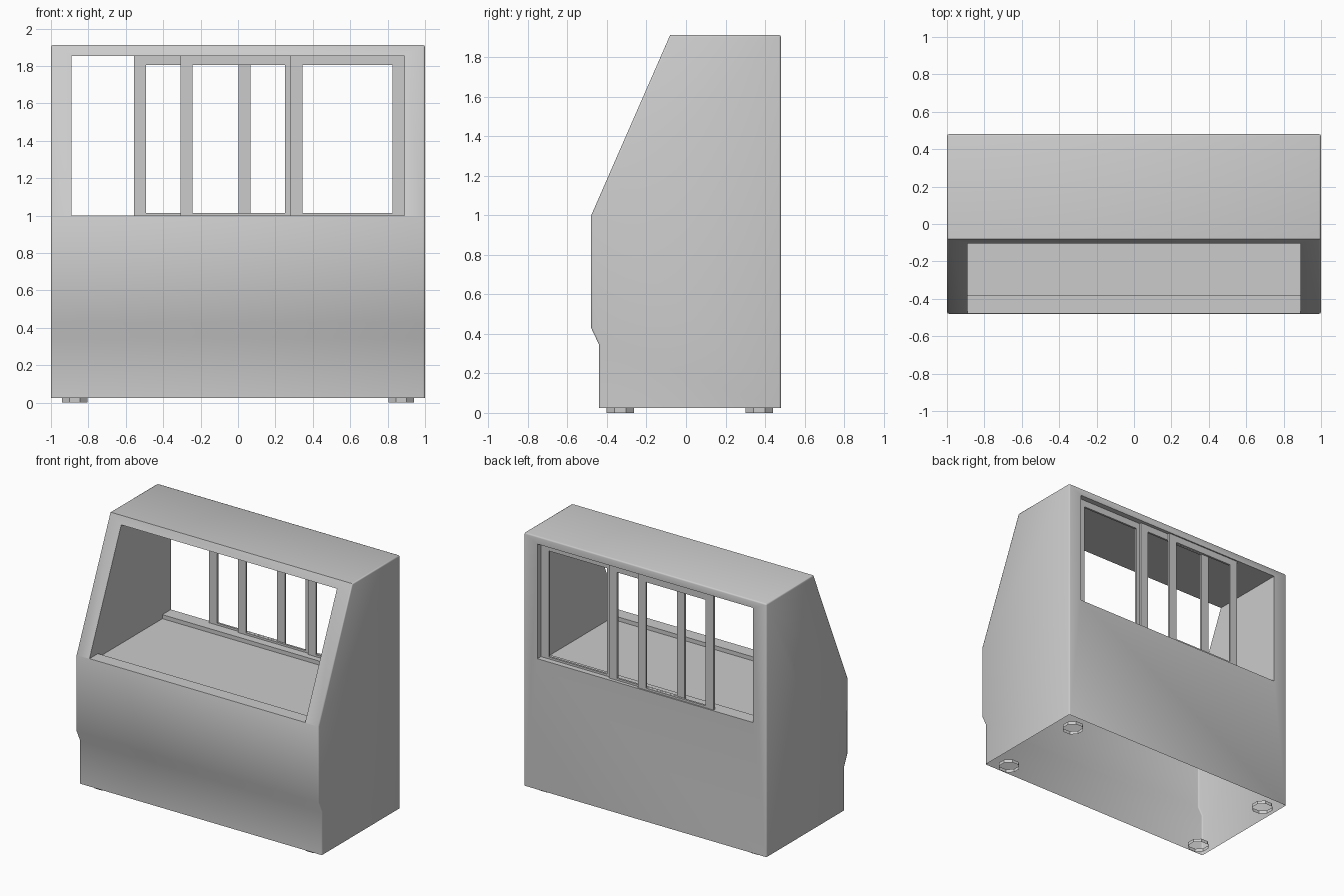
import bpy, bmesh, math

if "Cube" in bpy.data.objects:
    bpy.data.objects.remove(bpy.data.objects["Cube"])


def prism(name, profile, half_width, bevel=0.0):
    """Closed prism: (y, z) profile extruded along x, optionally softened edges."""
    bm = bmesh.new()
    face = bm.faces.new([bm.verts.new((-half_width, y, z)) for y, z in profile])
    new = bmesh.ops.extrude_face_region(bm, geom=[face])["geom"]
    verts = [g for g in new if isinstance(g, bmesh.types.BMVert)]
    bmesh.ops.translate(bm, verts=verts, vec=(2 * half_width, 0, 0))
    bmesh.ops.recalc_face_normals(bm, faces=bm.faces)
    if bevel:
        low = min(z for _, z in profile)
        high = max(z for _, z in profile)
        edges = []
        for e in bm.edges:
            a, b = e.verts
            on_base = abs(a.co.z - low) < 1e-4 and abs(b.co.z - low) < 1e-4
            along_x = abs(a.co.x - b.co.x) > 1e-4
            top_back = along_x and a.co.y > 0 and abs(a.co.z - high) < 1e-4
            if not on_base and (not along_x or top_back):
                edges.append(e)
        bmesh.ops.bevel(bm, geom=edges, offset=bevel, segments=2, profile=0.5,
                        affect='EDGES', clamp_overlap=True)
    mesh = bpy.data.meshes.new(name)
    bm.to_mesh(mesh)
    bm.free()
    obj = bpy.data.objects.new(name, mesh)
    bpy.context.collection.objects.link(obj)
    return obj


def window_frame(name, x0, x1, y, z0=1.0, z1=1.855, stile=0.065, depth=0.015):
    """Rectangular sliding frame made of one ring of faces, given thickness."""
    inner_x = (x0 + stile, min(x1, 0.902) - stile)
    outer = [(x0, z0), (x1, z0), (x1, z1), (x0, z1)]
    inner = [(inner_x[0], z0 + 0.015), (inner_x[1], z0 + 0.015),
             (inner_x[1], z1 - 0.05), (inner_x[0], z1 - 0.05)]
    bm = bmesh.new()
    vo = [bm.verts.new((px, y - depth / 2, pz)) for px, pz in outer]
    vi = [bm.verts.new((px, y - depth / 2, pz)) for px, pz in inner]
    for i in range(4):
        j = (i + 1) % 4
        bm.faces.new((vo[i], vo[j], vi[j], vi[i]))
    new = bmesh.ops.extrude_face_region(bm, geom=bm.faces[:])["geom"]
    verts = [g for g in new if isinstance(g, bmesh.types.BMVert)]
    bmesh.ops.translate(bm, verts=verts, vec=(0, depth, 0))
    bmesh.ops.recalc_face_normals(bm, faces=bm.faces)
    mesh = bpy.data.meshes.new(name)
    bm.to_mesh(mesh)
    bm.free()
    obj = bpy.data.objects.new(name, mesh)
    bpy.context.collection.objects.link(obj)
    return obj


# Cabinet with recessed plinth and sloping front
BASE = 0.025
cabinet = prism("cabinet", [(-0.44, BASE), (-0.44, 0.345), (-0.48, 0.43),
                            (-0.48, 0.998), (-0.08, 1.912), (0.48, 1.912),
                            (0.48, BASE)], 1.0, bevel=0.01)

# Display space, cut right through; the deck is sunk between two ledges
cutter = prism("display_cutter", [(-0.7, 1.0), (-0.38, 1.0), (-0.38, 0.97),
                                  (0.38, 0.97), (0.38, 1.0), (0.7, 1.0),
                                  (0.7, 1.855), (-0.7, 1.855)], 0.89)
cutter.hide_render = True
mod = cabinet.modifiers.new("display_space", 'BOOLEAN')
mod.operation = 'DIFFERENCE'
mod.solver = 'EXACT'
mod.object = cutter
bpy.context.view_layer.objects.active = cabinet
cabinet.select_set(True)
bpy.ops.object.modifier_apply(modifier=mod.name)
bpy.data.objects.remove(cutter, do_unlink=True)

# Open underside
bm = bmesh.new()
bm.from_mesh(cabinet.data)
under = [f for f in bm.faces if all(abs(v.co.z - BASE) < 1e-3 for v in f.verts)]
bmesh.ops.delete(bm, geom=under, context='FACES')
bm.to_mesh(cabinet.data)
bm.free()
bpy.ops.object.shade_smooth_by_angle(angle=math.radians(50))

# Three sliding rear windows on separate tracks
for i, (x0, x1, y) in enumerate([(-0.557, 0.067, 0.463),
                                 (-0.307, 0.316, 0.447),
                                 (0.28, 0.89, 0.431)]):
    window_frame(f"sliding_window_{i + 1}", x0, x1, y)

# Eight-sided open feet
for sx, side in ((-1, "left"), (1, "right")):
    for y, end in ((-0.333, "front"), (0.37, "back")):
        bpy.ops.mesh.primitive_cylinder_add(vertices=8, radius=0.075, depth=BASE,
                                            end_fill_type='NOTHING',
                                            location=(sx * 0.873, y, BASE / 2),
                                            rotation=(0, 0, math.radians(22.5)))
        bpy.context.object.name = f"{end}_{side}_foot"
